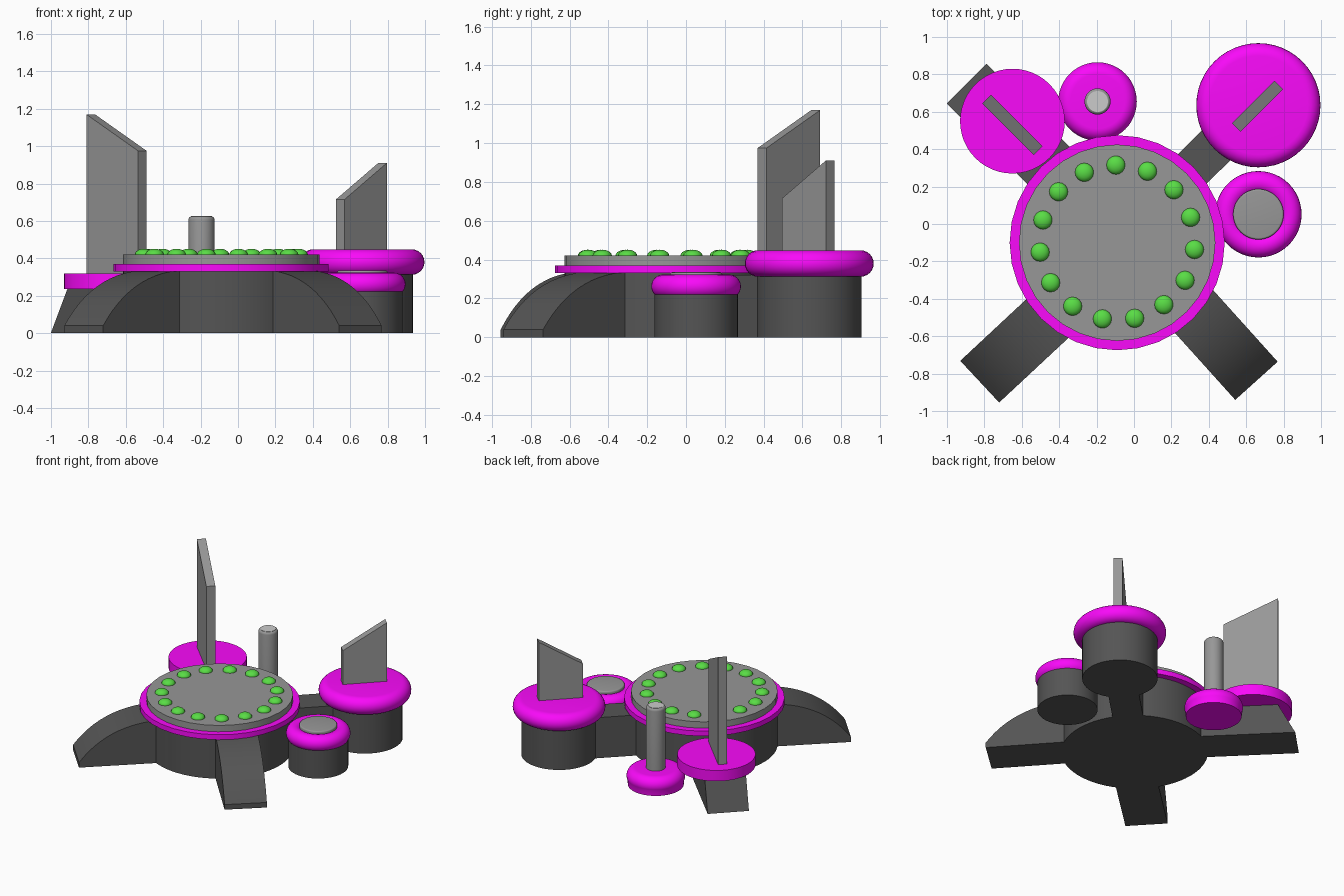
import bpy, bmesh
from math import pi, cos, sin, radians
from mathutils import Matrix, Vector

if "Cube" in bpy.data.objects:
    bpy.data.objects.remove(bpy.data.objects["Cube"])


def material(name, color):
    m = bpy.data.materials.new(name)
    m.diffuse_color = color
    m.use_nodes = True
    m.node_tree.nodes["Principled BSDF"].inputs["Base Color"].default_value = m.diffuse_color
    return m


PINK = material("magenta", (0.95, 0.003, 0.95, 1))
GREEN = material("green", (0.1, 0.72, 0.06, 1))
DARK = material("dark_grey", (0.09, 0.09, 0.09, 1))
MID = material("mid_grey", (0.31, 0.31, 0.31, 1))


def finish(name, bm, mat=None):
    bmesh.ops.recalc_face_normals(bm, faces=bm.faces)
    mesh = bpy.data.meshes.new(name)
    bm.to_mesh(mesh)
    bm.free()
    ob = bpy.data.objects.new(name, mesh)
    bpy.context.collection.objects.link(ob)
    if mat:
        mesh.materials.append(mat)
    bpy.ops.object.select_all(action='DESELECT')
    ob.select_set(True)
    bpy.context.view_layer.objects.active = ob
    bpy.ops.object.shade_smooth_by_angle(angle=radians(32))
    return ob


def lathe(name, center, profile, mat=None, segs=48, closed=False):
    """Spin an (r, z) profile; open profiles get flat caps."""
    bm = bmesh.new()
    rings = [[bm.verts.new((center[0] + r * cos(2 * pi * i / segs),
                            center[1] + r * sin(2 * pi * i / segs), z))
              for i in range(segs)] for r, z in profile]
    pairs = list(zip(rings, rings[1:]))
    if closed:
        pairs.append((rings[-1], rings[0]))
    else:
        bm.faces.new(rings[0])
        bm.faces.new(rings[-1])
    for a, b in pairs:
        for i in range(segs):
            j = (i + 1) % segs
            bm.faces.new((a[i], a[j], b[j], b[i]))
    return finish(name, bm, mat)


def drum(name, center, r, z0, z1, mat=None, segs=48):
    return lathe(name, center, [(r, z0), (r, z1)], mat, segs)


def arc(r, z, rad, a0, a1, n=12):
    steps = [radians(a0 + (a1 - a0) * i / n) for i in range(n + 1)]
    return [(r + rad * cos(a), z + rad * sin(a)) for a in steps]


def prism(name, origin, angle, profile, width, mat):
    """Extrude an (along, z) profile sideways, turned to an angle."""
    bm = bmesh.new()
    f = bm.faces.new([bm.verts.new((x, -width / 2, z)) for x, z in profile])
    ext = bmesh.ops.extrude_face_region(bm, geom=[f])
    bmesh.ops.translate(bm, vec=(0, width, 0),
                        verts=[v for v in ext["geom"] if isinstance(v, bmesh.types.BMVert)])
    bm.transform(Matrix.Translation((origin[0], origin[1], 0))
                 @ Matrix.Rotation(radians(angle), 4, 'Z'))
    return finish(name, bm, mat)


# Central platform
HUB = (-0.09, -0.10)
drum("hub_body", HUB, 0.525, 0, 0.335, DARK, 64)
drum("hub_rim", HUB, 0.575, 0.33, 0.37, PINK, 32)
drum("hub_top", HUB, 0.525, 0.37, 0.42, MID, 32)

# Ring of lights
for i in range(15):
    a = radians(91 + 24 * i)
    bm = bmesh.new()
    bmesh.ops.create_uvsphere(bm, u_segments=16, v_segments=10, radius=0.05)
    bm.transform(Matrix.Translation((HUB[0] + 0.415 * cos(a), HUB[1] + 0.415 * sin(a), 0.42))
                 @ Matrix.Diagonal((1, 1, 0.62, 1)))
    finish(f"light_{i + 1}", bm, GREEN)

# Curved front legs
p0, p1, p2 = Vector((1.05, 0.04)), Vector((0.85, 0.31)), Vector((0.5, 0.335))
curve = [tuple(p0 * (1 - t) ** 2 + p1 * 2 * t * (1 - t) + p2 * t * t)
         for t in [k / 12 for k in range(13)]]
leg = [(0.3, 0), (1.05, 0)] + curve + [(0.3, 0.335)]
prism("front_left_leg", (-0.057, -0.127), 223, leg, 0.305, DARK)
prism("front_right_leg", (-0.048, -0.058), -48, leg, 0.305, DARK)

# Back legs
prism("back_left_leg", (-0.09, -0.055), 135,
      [(0.3, 0), (1.138, 0), (1.0, 0.26), (0.3, 0.26)], 0.30, DARK)
prism("back_right_leg", HUB, 44.5,
      [(0.3, 0), (0.95, 0), (0.95, 0.32), (0.3, 0.32)], 0.22, DARK)

# Back right pod with fin
POD = (0.665, 0.635)
drum("back_right_pod", POD, 0.27, 0, 0.34, DARK)
lathe("back_right_pod_rim", POD, arc(0.264, 0.38, 0.068, -90, 90), PINK)
prism("back_right_fin", (0.66, 0.63), 45,
      [(-0.16, 0.42), (0.16, 0.42), (0.16, 0.91), (-0.16, 0.715)], 0.065, MID)

# Back left disc with tall fin
drum("back_left_disc", (-0.65, 0.55), 0.28, 0.235, 0.32, PINK)
prism("back_left_fin", (-0.65, 0.53), 135,
      [(-0.195, 0.28), (0.195, 0.28), (0.195, 1.17), (-0.195, 0.975)], 0.065, MID)

# Back post on rounded foot, with a pale tip
POST = (-0.195, 0.655)
lathe("post_foot", POST, [(0.2, 0)] + arc(0.145, 0.07, 0.065, -25, 90), PINK)
lathe("post", POST, [(0.07, 0.1), (0.07, 0.605)] + arc(0.05, 0.605, 0.02, 20, 70, 3), MID)
drum("post_tip", POST, 0.056, 0.6, 0.626, None, 32)

# Right pod with ring and cap
SIDE = (0.665, 0.052)
drum("right_pod", SIDE, 0.215, 0, 0.26, DARK)
lathe("right_pod_ring", SIDE, arc(0.17, 0.262, 0.061, 0, 345, 23), PINK, closed=True)
lathe("right_pod_cap", SIDE, [(0.135, 0.25), (0.135, 0.325)] + arc(0.125, 0.325, 0.01, 30, 90, 3), MID)
